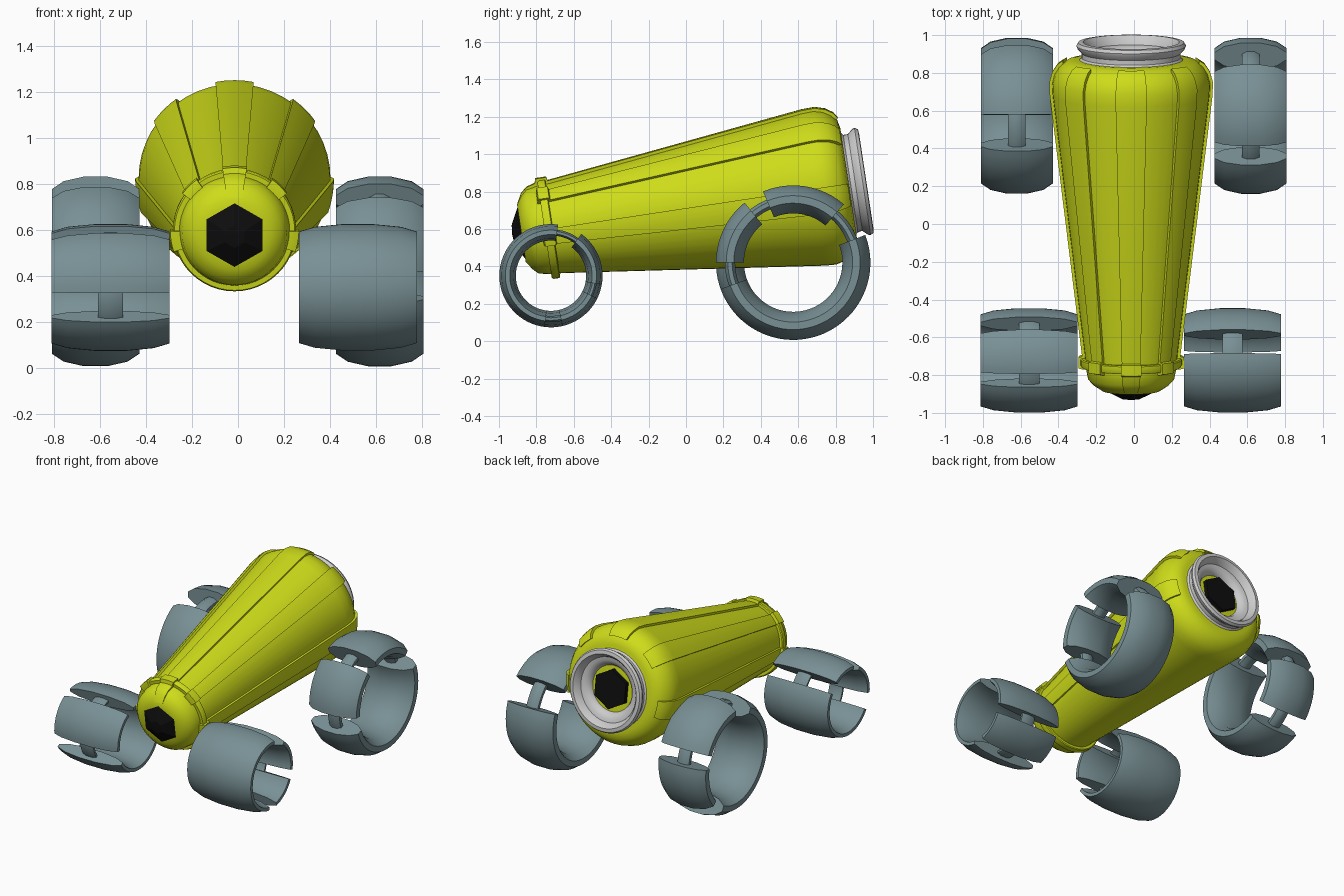
import bpy, bmesh, math
from mathutils import Matrix

if "Cube" in bpy.data.objects:
    bpy.data.objects.remove(bpy.data.objects["Cube"])


def material(name, rgb):
    m = bpy.data.materials.new(name)
    m.diffuse_color = (*rgb, 1)
    m.use_nodes = True
    m.node_tree.nodes["Principled BSDF"].inputs["Base Color"].default_value = m.diffuse_color
    return m


YELLOW = material("yellow_paint", (0.62, 0.72, 0.01))
BLACK = material("black", (0.004, 0.004, 0.004))
SLATE = material("slate", (0.19, 0.28, 0.30))


def add_sweep(bm, profile, a0=0, a1=360, steps=48):
    """Turn a closed (along, radius) profile around local z, capped if partial."""
    full = a1 - a0 >= 360
    rings = []
    for i in range(steps if full else steps + 1):
        a = math.radians(a0 + (a1 - a0) * i / steps)
        rings.append([bm.verts.new((r * math.cos(a), r * math.sin(a), s)) for s, r in profile])
    n = len(profile)
    for i in range(steps):
        p, q = rings[i], rings[(i + 1) % len(rings)]
        for j in range(n):
            k = (j + 1) % n
            bm.faces.new((p[j], p[k], q[k], q[j]))
    if not full:
        bm.faces.new(rings[0])
        bm.faces.new(rings[-1])


def finish(bm, name, matrix, mat=None, angle=35):
    bmesh.ops.remove_doubles(bm, verts=bm.verts, dist=1e-5)
    bm.transform(matrix)
    bmesh.ops.recalc_face_normals(bm, faces=bm.faces)
    me = bpy.data.meshes.new(name)
    bm.to_mesh(me)
    bm.free()
    if mat:
        me.materials.append(mat)
    ob = bpy.data.objects.new(name, me)
    bpy.context.collection.objects.link(ob)
    bpy.context.view_layer.objects.active = ob
    ob.select_set(True)
    bpy.ops.object.shade_smooth_by_angle(angle=math.radians(angle))
    ob.select_set(False)


# Body frame: local z runs front to back along the tilted axis, local y is up
t = math.radians(8.6)
c, s = math.cos(t), math.sin(t)
BODY = Matrix(((1, 0, 0, -0.015), (0, -s, c, -0.90), (0, c, s, 0.575), (0, 0, 0, 1)))


def body_part(name, profile, mat=None, spans=((0, 360),), steps=48, angle=35):
    bm = bmesh.new()
    for a0, a1 in spans:
        add_sweep(bm, profile, a0, a1, steps)
    finish(bm, name, BODY, mat, angle)


# Tapered shell with rounded nose and tail
body_part("body_shell", [(0.02, 0.10), (0.02, 0.155), (0.05, 0.20), (0.08, 0.228), (0.14, 0.24),
                         (0.21, 0.245), (1.60, 0.415), (1.66, 0.418), (1.71, 0.405), (1.75, 0.38),
                         (1.78, 0.345), (1.79, 0.30), (1.79, 0.10)], YELLOW)

# Collar behind the nose
body_part("nose_collar", [(0.145, 0.22), (0.145, 0.262), (0.155, 0.268),
                          (0.185, 0.268), (0.19, 0.262), (0.19, 0.22)], YELLOW)

# Raised ribs that run over the collar and curl over the tail
rib = [(0.13, 0.23), (0.13, 0.255), (0.137, 0.28), (0.195, 0.28), (0.20, 0.26),
       (1.60, 0.431), (1.67, 0.433), (1.725, 0.417), (1.765, 0.39), (1.785, 0.36),
       (1.74, 0.36), (1.60, 0.40), (0.20, 0.23)]
body_part("side_ribs", rib, YELLOW, [(36, 54), (126, 144), (-19, 0), (180, 199)], 4)
body_part("top_rib", [(0.06, 0.19), (0.025, 0.165), (0.05, 0.213), (0.085, 0.242)] + rib[1:],
          YELLOW, [(79, 101)], 4)

# Black hexagonal core through the body
body_part("hex_core", [(-0.03, 0), (-0.025, 0.05), (0.02, 0.14), (1.82, 0.14), (1.82, 0)],
          BLACK, [(30, 390)], 6, 20)

# Grooved tail ring
body_part("tail_ring", [(1.74, 0.16), (1.74, 0.27), (1.76, 0.287), (1.785, 0.28), (1.80, 0.262),
                        (1.825, 0.262), (1.85, 0.285), (1.865, 0.29), (1.882, 0.28), (1.885, 0.255),
                        (1.86, 0.235), (1.835, 0.225), (1.83, 0.20), (1.815, 0.175), (1.79, 0.16)])


# Wheels: split elliptical rings held together by a thin inner hoop
def ellipse(radius, half_width, half_thick, n=12):
    angles = [2 * math.pi * (i + 0.5) / n for i in range(n)]
    return [(half_width * math.cos(a), radius + half_thick * math.sin(a)) for a in angles]


def wheel(name, centre, radius, half_width, half_thick, hoop, start, turn):
    bm = bmesh.new()
    mid = radius - half_thick
    for a, b in ((14, 78), (94, 145), (165, 346)):
        lo, hi = sorted((start + turn * a, start + turn * b))
        add_sweep(bm, ellipse(mid, half_width / 0.966, half_thick / 0.966), lo, hi, max(8, int((hi - lo) / 5)))
    add_sweep(bm, ellipse(mid, *hoop, 8), 0, 360, 48)
    x, y, z = centre
    frame = Matrix(((0, 0, 1, x), (1, 0, 0, y), (0, 1, 0, z), (0, 0, 0, 1)))
    finish(bm, name, frame, SLATE, 50)


rear = (0.413, 0.191, 0.075, (0.05, 0.03))
front = (0.276, 0.257, 0.044, (0.058, 0.018))
wheel("rear_right_wheel", (0.617, 0.573, 0.42), *rear, 35, 1)
wheel("rear_left_wheel", (-0.62, 0.573, 0.42), *rear, 103, -1)
wheel("front_right_wheel", (0.522, -0.722, 0.35), *front, 68, -1)
wheel("front_left_wheel", (-0.555, -0.722, 0.35), *front, 199, -1)
